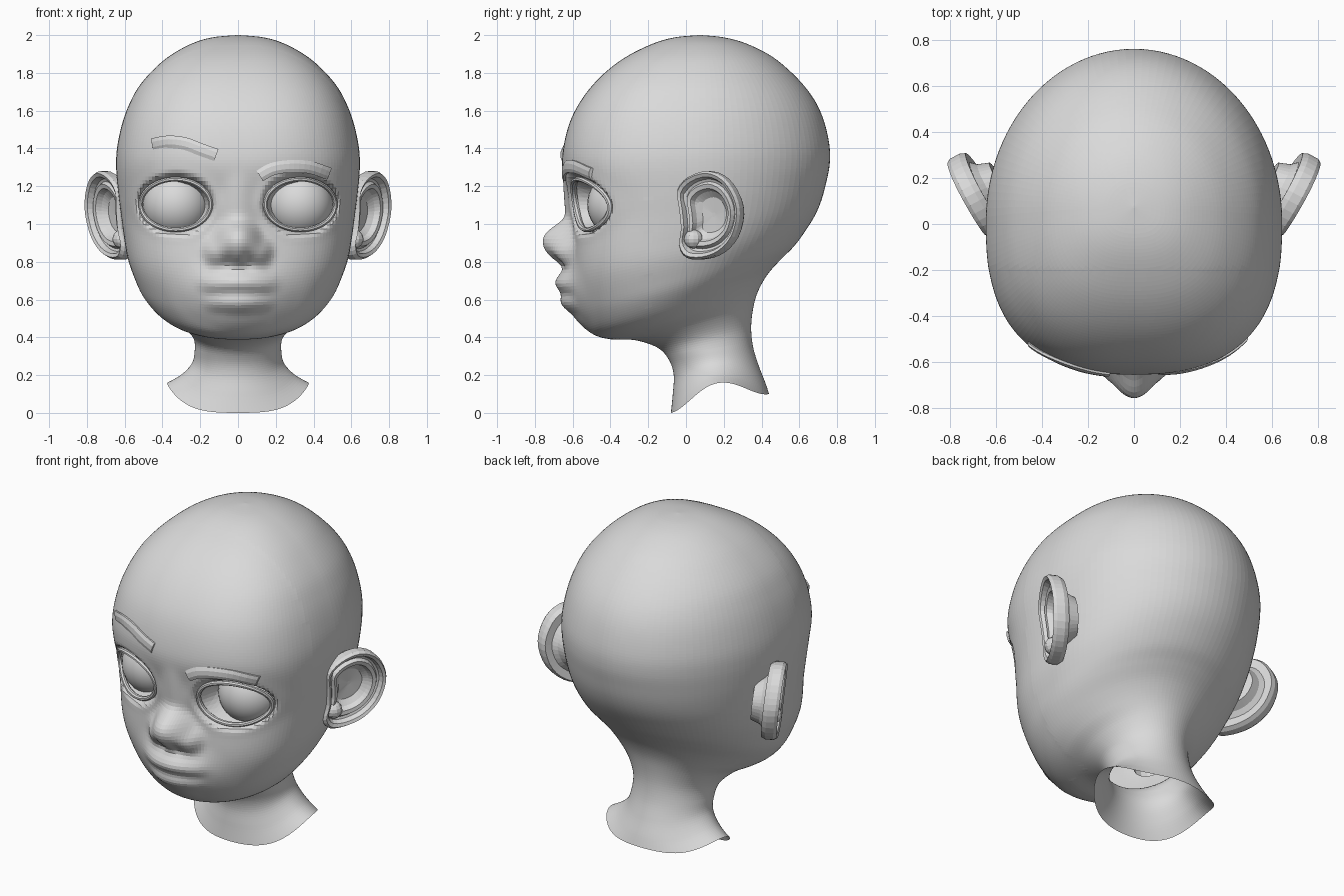
import bpy, bmesh, math
from mathutils import Vector
from mathutils.bvhtree import BVHTree

if "Cube" in bpy.data.objects:
    bpy.data.objects.remove(bpy.data.objects["Cube"])

# One clay colour for everything
clay = bpy.data.materials.new("grey clay")
clay.use_nodes = True
clay.diffuse_color = (0.7, 0.7, 0.7, 1)
clay.node_tree.nodes["Principled BSDF"].inputs["Base Color"].default_value = (0.7, 0.7, 0.7, 1)


def smooth_path(points, steps, closed=False):
    """Catmull-Rom interpolation of tuples of any length."""
    count = len(points)
    out = []
    for i in range(count if closed else count - 1):
        pick = [(i + k) % count if closed else min(max(i + k, 0), count - 1)
                for k in (-1, 0, 1, 2)]
        p = [points[k] for k in pick]
        for s in range(steps):
            t = s / steps
            out.append(tuple(
                0.5 * (2 * b + (c - a) * t + (2 * a - 5 * b + 4 * c - d) * t * t
                       + (3 * b - a - 3 * c + d) * t ** 3)
                for a, b, c, d in zip(*p)))
    if not closed:
        out.append(tuple(points[-1]))
    return out


def loft(rings, wrap=False, cap_start=False, cap_end=False):
    """Skin a list of equal closed rings."""
    bm = bmesh.new()
    rows = [[bm.verts.new(co) for co in ring] for ring in rings]
    n = len(rows[0])
    for i in range(len(rows) if wrap else len(rows) - 1):
        low, high = rows[i], rows[(i + 1) % len(rows)]
        for j in range(n):
            k = (j + 1) % n
            bm.faces.new((low[j], low[k], high[k], high[j]))
    if cap_start:
        bm.faces.new(rows[0][::-1])
    if cap_end:
        bm.faces.new(rows[-1])
    return bm


def finish(name, bm, fix=True, smooth=False):
    if fix:
        bmesh.ops.recalc_face_normals(bm, faces=bm.faces)
    mesh = bpy.data.meshes.new(name)
    bm.to_mesh(mesh)
    bm.free()
    mesh.materials.append(clay)
    if smooth:
        mesh.shade_smooth()
    obj = bpy.data.objects.new(name, mesh)
    bpy.context.collection.objects.link(obj)


def sweep(name, points, a, b, axis, wrap=False, cap=True, sides=8):
    """Sweep an oval, a wide across the path and b wide along the axis."""
    pts = [Vector(p) for p in points]
    rings = []
    for i, p in enumerate(pts):
        before = pts[i - 1] if wrap or i else p
        after = pts[(i + 1) % len(pts)] if wrap or i < len(pts) - 1 else p
        n = (after - before).cross(axis).normalized()
        rings.append([p + n * a * math.cos(f) + axis * b * math.sin(f)
                      for f in (math.tau * (k + 0.5) / sides for k in range(sides))])
    cap = cap and not wrap
    finish(name, loft(rings, wrap, cap, cap))


def ramp(t):
    t = min(max(t, 0), 1)
    return t * t * (3 - 2 * t)


# Head and neck: tilted rings (front y, front z, back y, back z, half width)
profile = [
    (-.08, 0, .44, .10, .375), (-.07, .1, .42, .16, .3), (-.065, .2, .385, .25, .245),
    (-.09, .28, .355, .35, .23), (-.15, .345, .345, .45, .235), (-.27, .385, .355, .55, .29),
    (-.40, .39, .38, .64, .37), (-.50, .42, .43, .73, .445), (-.555, .50, .50, .81, .51),
    (-.585, .6, .57, .88, .55), (-.60, .72, .63, .96, .585), (-.60, .86, .68, 1.04, .605),
    (-.605, 1, .715, 1.12, .62), (-.625, 1.14, .74, 1.21, .635), (-.655, 1.29, .76, 1.31, .645),
    (-.65, 1.4, .76, 1.41, .64), (-.622, 1.52, .735, 1.53, .615), (-.577, 1.62, .695, 1.63, .58),
    (-.508, 1.72, .635, 1.72, .53), (-.42, 1.81, .55, 1.81, .455), (-.31, 1.89, .45, 1.89, .362),
    (-.175, 1.955, .32, 1.955, .245), (-.06, 1.988, .2, 1.988, .135), (.07, 2, .08, 2, .005)]
SEGMENTS = 160
rings = []
for yf, zf, yb, zb, w in smooth_path(profile, 7):
    yc = yf + 0.47 * (yb - yf)
    lift = 0.11 * max(0, 1 - zf / 0.3)      # raised shoulder edge of the neck
    square = 2 + 0.6 * ramp((zf - 0.35) / 0.5)
    ring = []
    for j in range(SEGMENTS):
        ang = math.tau * j / SEGMENTS
        ang -= 0.5 * math.cos(ang)          # finer mesh on the face
        c, s = math.cos(ang), math.sin(ang)
        p = square if s < 0 else 2
        r = (abs(c) ** p + abs(s) ** p) ** (-1 / p)
        y = yc + r * s * ((yc - yf) if s < 0 else (yb - yc))
        z = zf + (y - yf) / (yb - yf) * (zb - zf) + lift * c ** 4
        ring.append((w * r * c, y, z))
    rings.append(ring)
head = loft(rings, cap_end=True)

# Soft face masses: centre x and z, radii, height and roundness, mirrored
masses = [
    (0, .65, .33, .22, .045, 1.5),      # muzzle
    (0, .49, .16, .075, .015, 1.5),     # chin
    (0, .685, .23, .08, .062, 1.2),     # upper lip
    (0, .58, .2, .058, .05, 1.2),       # lower lip
    (0, .634, .2, .02, -.03, .8),       # mouth line
    (0, 1.05, .11, .22, .03, 1.2),      # nose bridge
    (.05, .808, .03, .02, -.04, 1),     # nostril
]
nose = [
    (0, .895, .13, .115, .152, .6),     # nose tip
    (.1, .853, .08, .07, .09, .6),      # nostril wing
]
EYE_X, EYE_Z, EYE_W, EYE_H = .33, 1.103, .185, .134


def eye_radius(co):
    return math.hypot((abs(co.x) - EYE_X) / EYE_W, (co.z - EYE_Z) / EYE_H)


def heights(table, x, z):
    for cx, cz, rx, rz, high, power in table:
        q = 1 - ((x - cx) / rx) ** 2 - ((z - cz) / rz) ** 2
        yield high * max(q, 0) ** power


face = [v for v in head.verts if v.co.y < -0.2 and v.co.z > 0.4]
for v in face:
    x, z, r = abs(v.co.x), v.co.z, eye_radius(v.co)
    v.co.y += 0.055 * math.exp(-r * r)                      # socket hollow
    v.co.y -= 0.018 * math.exp(-((r - 1.15) / 0.15) ** 2)   # soft lid ridge
    v.co.y -= sum(heights(masses, x, z))
    v.co.y -= sum(h ** 4 for h in heights(nose, x, z)) ** 0.25


def relax(times):
    for _ in range(times):
        bmesh.ops.smooth_vert(head, verts=face, factor=0.5,
                              use_axis_x=True, use_axis_y=True, use_axis_z=True)


relax(4)
head.normal_update()
skin = BVHTree.FromBMesh(head)


def on_skin(x, z):
    return skin.ray_cast(Vector((x, -2, z)), Vector((0, 1, 0)))[0]


# Eye openings pressed into the face
for v in face:
    v.co.y += 0.17 * ramp((1.04 - eye_radius(v.co)) / 0.16)
relax(4)
finish("head", head, fix=False)

Y_AXIS, X_AXIS = Vector((0, 1, 0)), Vector((1, 0, 0))

# Eyeballs and thin eyelid edges
for side, label in ((1, "left"), (-1, "right")):
    ball = bmesh.new()
    bmesh.ops.create_uvsphere(ball, u_segments=32, v_segments=20, radius=0.178)
    bmesh.ops.translate(ball, verts=ball.verts, vec=(side * .325, -.345, EYE_Z))
    finish(label + "_eyeball", ball, smooth=True)
    rim = []
    for k in range(64):
        ang = math.tau * k / 64
        p = on_skin(side * (EYE_X + EYE_W * math.cos(ang)), EYE_Z + EYE_H * math.sin(ang))
        rim.append(p + Vector((0, .017, 0)))
    sweep(label + "_eyelid", rim, .013, .018, Y_AXIS, wrap=True)

# Eyebrows: the right one is raised
brows = {
    "left_eyebrow": [(.115, 1.255), (.18, 1.29), (.27, 1.305), (.38, 1.3), (.485, 1.265)],
    "right_eyebrow": [(-.455, 1.42), (-.37, 1.435), (-.28, 1.425), (-.2, 1.395), (-.115, 1.365)]}
for name, line in brows.items():
    sweep(name, [on_skin(x, z) for x, z in smooth_path(line, 4)], .036, .015, Y_AXIS)

# Ears: outline (y, z) and section (scale, depth) lofted from the bowl round to the back
outline = smooth_path([
    (-.02, 1.18), (.04, 1.25), (.14, 1.28), (.23, 1.24), (.29, 1.15), (.31, 1.05), (.28, .93),
    (.21, .85), (.12, .815), (.03, .82), (-.01, .88), (0, .97), (-.01, 1.08)], 3, closed=True)
section = [(.05, -.06), (.4, -.055), (.54, -.03), (.6, 0), (.7, .005), (.76, -.015), (.82, -.01),
           (.87, .02), (.95, .028), (1, .01), (1, -.035), (.94, -.06), (.72, -.055),
           (.6, -.08), (.5, -.13)]
for side, label in ((1, "left"), (-1, "right")):
    ear_rings = []
    for scale, depth in section:
        ring = []
        for oy, oz in outline:
            y, z = .14 + (oy - .14) * scale, 1.05 + (oz - 1.05) * scale
            x = .59 + .55 * y + .12 * (z - .81) + .88 * depth
            ring.append((side * x, y - .02 - .48 * depth, z))
        ear_rings.append(ring)
    finish(label + "_ear", loft(ear_rings, cap_start=True, cap_end=True))
    # Small flap in front of the ear canal
    flap = bmesh.new()
    bmesh.ops.create_uvsphere(flap, u_segments=12, v_segments=8, radius=.05)
    bmesh.ops.translate(flap, verts=flap.verts, vec=(side * .615, .04, .92))
    finish(label + "_ear_flap", flap)

# Throat tube inside the open neck
sweep("throat", smooth_path([(0, -.4, .62), (0, -.12, .58), (0, .06, .47), (0, .1, .33)], 4),
      .06, .07, X_AXIS, cap=False, sides=12)
